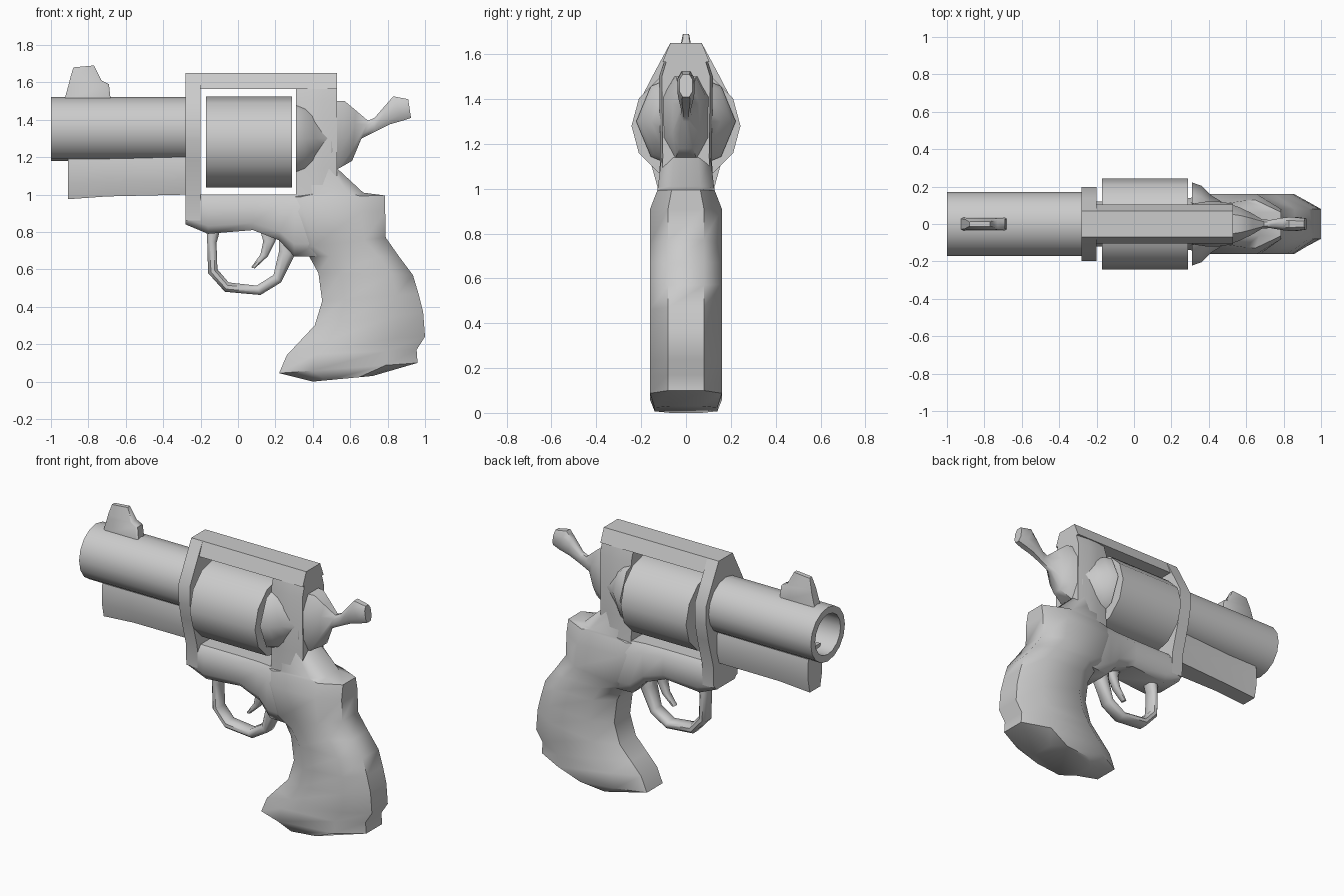
import bpy, bmesh, math


def loft(name, rings, angle=50):
    """Skin equal-length rings of points, cap both ends, smooth by angle."""
    bm = bmesh.new()
    vs = [[bm.verts.new(p) for p in r] for r in rings]
    n = len(rings[0])
    for r, s in zip(vs, vs[1:]):
        for i in range(n):
            j = (i + 1) % n
            bm.faces.new((r[i], r[j], s[j], s[i]))
    bm.faces.new(vs[0])
    bm.faces.new(vs[-1])
    bmesh.ops.remove_doubles(bm, verts=bm.verts, dist=0.0005)
    bmesh.ops.recalc_face_normals(bm, faces=bm.faces)
    me = bpy.data.meshes.new(name)
    bm.to_mesh(me)
    bm.free()
    me.shade_smooth()
    me.set_sharp_from_angle(angle=math.radians(angle))
    ob = bpy.data.objects.new(name, me)
    bpy.context.collection.objects.link(ob)
    return ob


def section(ax, az, bx, bz, w, f=0.25, m=0.5):
    """Eight-sided section spanning a to b in the xz plane, half width w in y."""
    pts = [(0, -m), (f, -1), (1 - f, -1), (1, -m), (1, m), (1 - f, 1), (f, 1), (0, m)]
    return [(ax + (bx - ax) * t, y * w, az + (bz - az) * t) for t, y in pts]


def spine(name, rows, f=0.25, m=0.5, angle=50):
    return loft(name, [section(*r, f=f, m=m) for r in rows], angle)


def lathe(name, profile, z, n, angle=40):
    """Turn (x, radius) points around an axis along x at height z."""
    return loft(name, [[(x, max(r, 0.001) * math.cos(2 * math.pi * i / n),
                         z + max(r, 0.001) * math.sin(2 * math.pi * i / n))
                        for i in range(n)] for x, r in profile], angle)


# barrel with bore, and cartridge cylinder
lathe("barrel", [(-0.25, 0.172), (-1, 0.172), (-1, 0.128), (-0.55, 0.128)], 1.35, 16)
lathe("cylinder", [(-0.17, 0.243), (0.29, 0.243)], 1.28, 12)

# recoil shield behind the cylinder
lathe("recoil_shield", [(0.31, 0.222), (0.36, 0.205), (0.41, 0.155), (0.5, 0.1)], 1.3, 8, 50)

# rib under the barrel
spine("under_barrel_rib", [(-0.91, 0.975, -0.91, 1.25, 0.07),
                           (-0.70, 0.99, -0.70, 1.25, 0.07),
                           (-0.26, 1.0, -0.26, 1.25, 0.09)], f=0.3, m=0.75)

# front sight blade
spine("front_sight", [(-0.93, 1.5, -0.68, 1.5, 0.036),
                      (-0.905, 1.59, -0.69, 1.59, 0.032),
                      (-0.898, 1.62, -0.73, 1.61, 0.028),
                      (-0.88, 1.68, -0.77, 1.69, 0.014)], f=0.06, m=0.8)

# frame: front post swelling around the barrel, rear post, top strap
spine("frame_front_post", [(-0.28, z, -0.2, z, w) for z, w in
                           [(0.86, 0.12), (1.0, 0.125), (1.18, 0.175), (1.29, 0.197),
                            (1.41, 0.197), (1.52, 0.14), (1.65, 0.07)]], f=0, m=1)
spine("frame_rear_post", [(0.31, z, 0.53, z, w) for z, w in
                          [(0.95, 0.125), (1.14, 0.115), (1.5, 0.12), (1.65, 0.07)]],
      f=0.35, m=0.9)
loft("frame_top_strap", [[(x, -0.105, 1.565), (x, 0.105, 1.565), (x, 0.07, 1.65), (x, -0.07, 1.65)]
                         for x in (-0.28, 0.53)])

# frame underside running back into the grip
spine("frame_bottom", [(x, z, x, 1.0, w) for x, z, w in
                       [(-0.28, 0.84, 0.12), (-0.16, 0.79, 0.12), (0.08, 0.81, 0.12),
                        (0.22, 0.755, 0.125), (0.30, 0.67, 0.14), (0.42, 0.67, 0.15)]],
      f=0.2, m=0.75)

# curved grip and tang, from butt to top
spine("grip", [(0.40, 0.0, 0.72, 0.03, 0.14), (0.22, 0.045, 0.96, 0.10, 0.16),
               (0.26, 0.14, 0.955, 0.17, 0.16), (0.33, 0.215, 1.0, 0.24, 0.16),
               (0.41, 0.30, 0.99, 0.37, 0.16), (0.45, 0.43, 0.965, 0.47, 0.16),
               (0.43, 0.58, 0.935, 0.57, 0.16), (0.38, 0.67, 0.86, 0.67, 0.16),
               (0.29, 0.71, 0.79, 0.77, 0.16), (0.22, 0.91, 0.787, 0.91, 0.16),
               (0.20, 0.985, 0.785, 0.995, 0.128), (0.32, 1.0, 0.67, 1.01, 0.125),
               (0.33, 1.14, 0.53, 1.14, 0.11)], f=0.23, m=0.5)

# hammer: wide body narrowing to a thumb spur
spine("hammer", [(0.50, 1.13, 0.50, 1.50, 0.11), (0.54, 1.14, 0.57, 1.50, 0.09),
                 (0.61, 1.18, 0.63, 1.45, 0.06), (0.66, 1.30, 0.695, 1.395, 0.024),
                 (0.73, 1.335, 0.73, 1.41, 0.022), (0.81, 1.375, 0.795, 1.485, 0.034),
                 (0.88, 1.395, 0.83, 1.525, 0.038), (0.925, 1.41, 0.91, 1.51, 0.03)])

# trigger guard loop (outer point, inner point)
spine("trigger_guard", [(-0.17, 0.83, -0.09, 0.83, 0.045), (-0.165, 0.76, -0.115, 0.74, 0.045),
                        (-0.16, 0.58, -0.11, 0.60, 0.045), (-0.07, 0.48, -0.05, 0.53, 0.045),
                        (0.12, 0.463, 0.10, 0.513, 0.045), (0.23, 0.53, 0.19, 0.57, 0.045),
                        (0.30, 0.67, 0.22, 0.70, 0.045), (0.32, 0.78, 0.22, 0.78, 0.045)],
      f=0.3, m=0.6)

# trigger
spine("trigger", [(0.11, 0.84, 0.22, 0.84, 0.03), (0.135, 0.75, 0.20, 0.75, 0.028),
                  (0.12, 0.68, 0.16, 0.67, 0.025), (0.07, 0.61, 0.09, 0.605, 0.018)])
